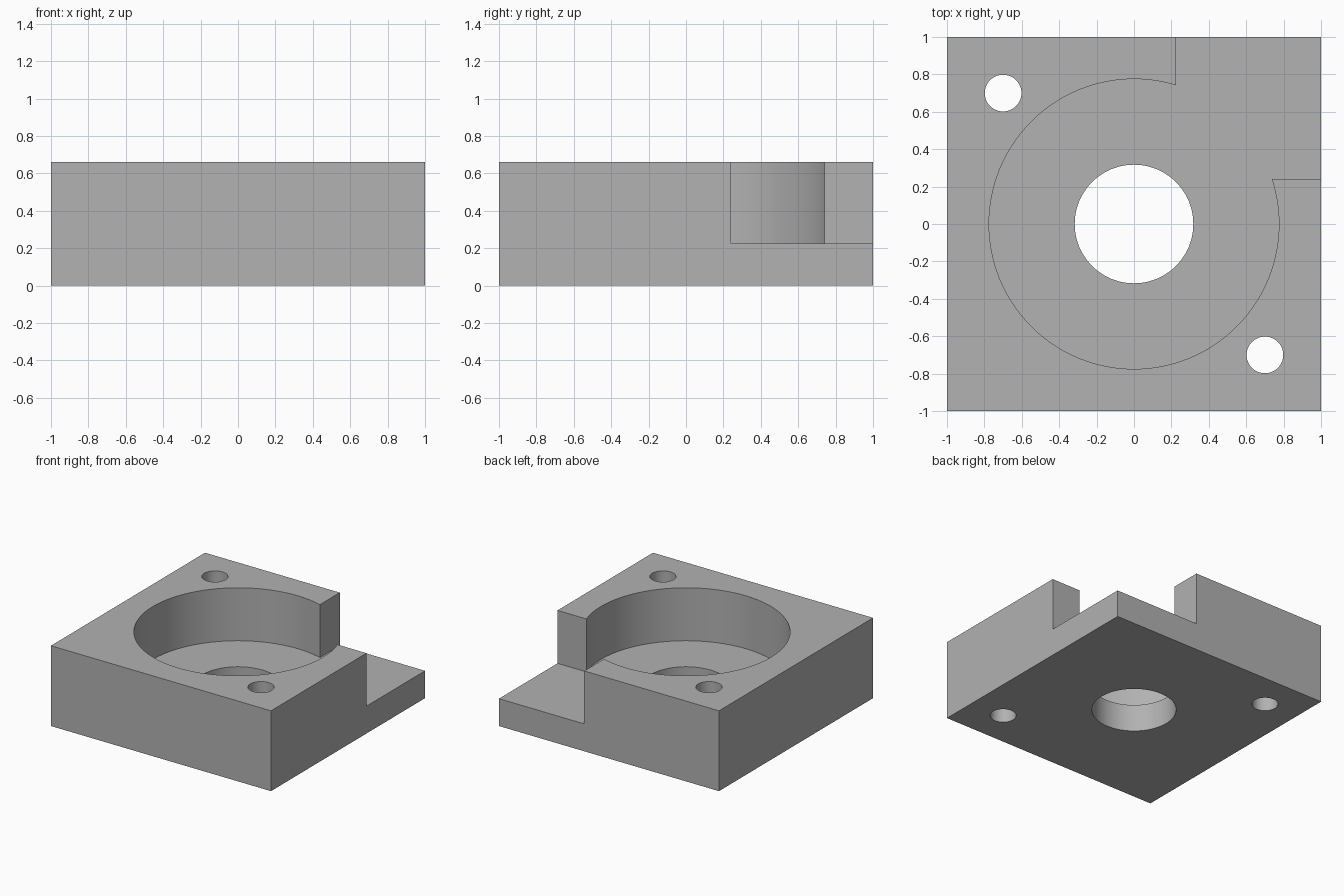
import bpy
import math

SIZE, HEIGHT, FLOOR = 2.0, 0.66, 0.225

default = bpy.data.objects.get("Cube")
if default:
    bpy.data.objects.remove(default, do_unlink=True)

grey = bpy.data.materials.new("plain grey")
grey.use_nodes = True
colour = (0.445, 0.445, 0.445, 1)
grey.diffuse_color = colour
grey.node_tree.nodes["Principled BSDF"].inputs["Base Color"].default_value = colour


def box(name, low, high):
    centre = [(a + b) / 2 for a, b in zip(low, high)]
    bpy.ops.mesh.primitive_cube_add(size=1, location=centre)
    obj = bpy.context.object
    obj.name = name
    obj.scale = [b - a for a, b in zip(low, high)]
    bpy.ops.object.transform_apply(location=True, rotation=False, scale=True)
    obj.data.materials.append(grey)
    return obj


def cylinder(name, x, y, radius, bottom, sides):
    top = HEIGHT + 0.2
    bpy.ops.mesh.primitive_cylinder_add(vertices=sides, radius=radius, depth=top - bottom,
                                        location=(x, y, (top + bottom) / 2))
    obj = bpy.context.object
    obj.name = name
    obj.data.materials.append(grey)
    return obj


# Square block
half = SIZE / 2
block = box("housing_block", (-half, -half, 0), (half, half, HEIGHT))

# Round pocket, open corner, centre bore and two diagonal bolt holes
cutters = [
    cylinder("pocket_cutter", 0, 0, 0.775, FLOOR, 128),
    box("corner_cutter", (0.225, 0.24, FLOOR), (half + 0.2, half + 0.2, HEIGHT + 0.2)),
    cylinder("bore_cutter", 0, 0, 0.317, -0.2, 96),
]
for side in (-1, 1):
    cutters.append(cylinder("bolt_hole_cutter", 0.7 * side, -0.7 * side, 0.098, -0.2, 48))

# Cut each shape out of the block
bpy.ops.object.select_all(action="DESELECT")
block.select_set(True)
bpy.context.view_layer.objects.active = block
for cutter in cutters:
    cut = block.modifiers.new(cutter.name, "BOOLEAN")
    cut.operation = "DIFFERENCE"
    cut.solver = "EXACT"
    cut.object = cutter
    bpy.ops.object.modifier_apply(modifier=cut.name)
    bpy.data.objects.remove(cutter, do_unlink=True)

# Smooth round walls with sharp rims
bpy.ops.object.shade_smooth_by_angle(angle=math.radians(30))
